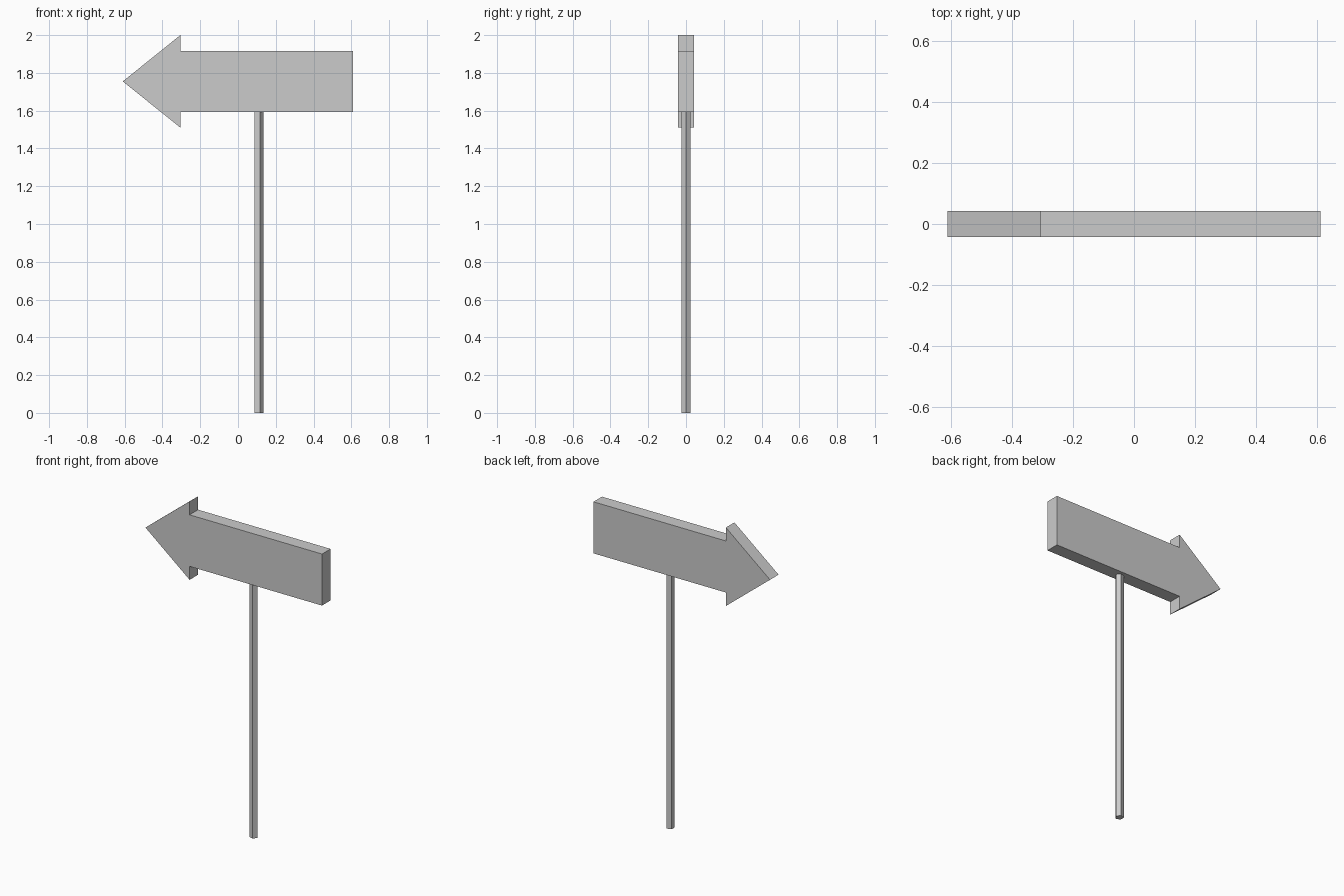
import bpy
import bmesh
from math import cos, sin, tau
from mathutils import Vector

cube = bpy.data.objects.get("Cube")
if cube:
    bpy.data.objects.remove(cube, do_unlink=True)

grey = bpy.data.materials.new("plain grey")
grey.use_nodes = True
colour = (0.6, 0.6, 0.6, 1)
grey.diffuse_color = colour
grey.node_tree.nodes["Principled BSDF"].inputs["Base Color"].default_value = colour


def prism(name, outline, offset):
    """Extrude a closed flat outline along an offset into a solid."""
    bm = bmesh.new()
    base = bm.faces.new([bm.verts.new(p) for p in outline])
    top = bmesh.ops.extrude_face_region(bm, geom=[base], use_keep_orig=True)
    moved = [v for v in top["geom"] if isinstance(v, bmesh.types.BMVert)]
    bmesh.ops.translate(bm, verts=moved, vec=Vector(offset))
    bmesh.ops.recalc_face_normals(bm, faces=bm.faces)
    mesh = bpy.data.meshes.new(name)
    bm.to_mesh(mesh)
    bm.free()
    mesh.materials.append(grey)
    obj = bpy.data.objects.new(name, mesh)
    bpy.context.collection.objects.link(obj)
    return obj


# Arrow board: half outline from tip to tail, mirrored about its centre line
half_depth, middle = 0.042, 1.755
half = [(-0.305, 0.245), (-0.305, 0.161), (0.61, 0.161)]
profile = [(-0.61, 0)] + half + [(x, -z) for x, z in reversed(half)]
prism("arrow_board",
      [(x, -half_depth, middle + z) for x, z in profile],
      (0, 2 * half_depth, 0))

# Post: slim five-sided pole with one corner towards the tail
radius, post_x, sides = 0.0255, 0.109, 5
corners = [tau * i / sides for i in range(sides)]
prism("post",
      [(post_x + radius * cos(a), radius * sin(a), 0) for a in corners],
      (0, 0, middle - 0.161))
